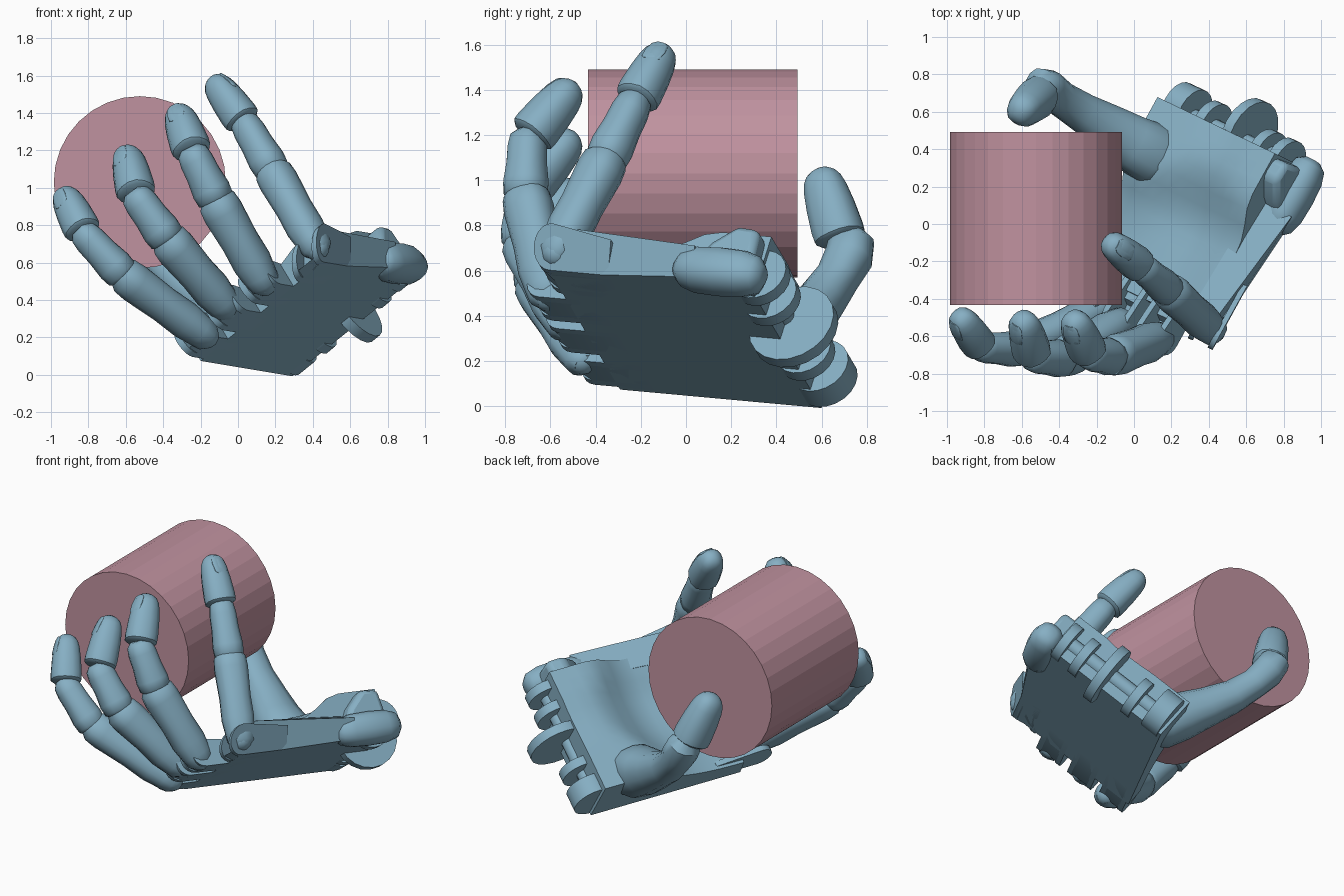
import bpy, bmesh
from math import sin, cos, pi, exp
from mathutils import Vector as V

if "Cube" in bpy.data.objects:
    bpy.data.objects.remove(bpy.data.objects["Cube"])

# Palm frame: W across the knuckles, B towards the wrist, N out of the palm
O = V((-0.25, -0.40, 0.09))
W = V((0.73, -0.35, 0.587)).normalized()
B = V((0.48, 0.873, -0.08)).normalized()
N = W.cross(B).normalized()


def P(w, l, n):
    return O + W * w + B * l + N * n


def material(name, rgb):
    m = bpy.data.materials.new(name)
    m.diffuse_color = (*rgb, 1)
    m.use_nodes = True
    m.node_tree.nodes["Principled BSDF"].inputs["Base Color"].default_value = m.diffuse_color
    return m


BLUE = material("blue", (0.24, 0.43, 0.55))
PINK = material("pink", (0.53, 0.29, 0.35))


def finish(name, bm, mat=BLUE, angle=35, bevel=0):
    bmesh.ops.recalc_face_normals(bm, faces=bm.faces)
    me = bpy.data.meshes.new(name)
    bm.to_mesh(me)
    bm.free()
    ob = bpy.data.objects.new(name, me)
    bpy.context.collection.objects.link(ob)
    me.materials.append(mat)
    if bevel:
        mod = ob.modifiers.new("bevel", 'BEVEL')
        mod.width, mod.segments = bevel, 2
    bpy.ops.object.select_all(action='DESELECT')
    ob.select_set(True)
    bpy.context.view_layer.objects.active = ob
    if angle:
        bpy.ops.object.shade_smooth_by_angle(angle=angle * pi / 180)
    return ob


def loft(name, pts, radii, side, flat=1.0, seg=14, angle=45):
    """Tube through pts; 'side' is the wide axis, 'flat' scales the other one."""
    bm = bmesh.new()
    rings = []
    for i, (p, r) in enumerate(zip(pts, radii)):
        d = (pts[min(i + 1, len(pts) - 1)] - pts[max(i - 1, 0)]).normalized()
        s = (side - d * side.dot(d)).normalized()
        t = d.cross(s)
        ring = []
        for k in range(seg):
            a = 2 * pi * (k + 0.5) / seg
            c, q = cos(a), sin(a)
            m = (c ** 4 + q ** 4) ** -0.1      # slightly boxy section
            ring.append(bm.verts.new(p + (s * c + t * q * flat) * r * m))
        rings.append(ring)
    for a, b in zip(rings, rings[1:]):
        for k in range(seg):
            j = (k + 1) % seg
            bm.faces.new((a[k], a[j], b[j], b[k]))
    bm.faces.new(rings[0])
    bm.faces.new(rings[-1])
    return finish(name, bm, angle=angle)


def segment(name, a, b, r, profile, side, flat=1.0):
    return loft(name, [a.lerp(b, t) for t, _ in profile],
                [r * f for _, f in profile], side, flat)


def solid(name, a, b, bevel=0.0):
    """Join two matching outlines of points into a closed solid."""
    bm = bmesh.new()
    a, b = [[bm.verts.new(p) for p in ring] for ring in (a, b)]
    bm.faces.new(a)
    bm.faces.new(b)
    for i in range(len(a)):
        j = (i + 1) % len(a)
        bm.faces.new((a[i], a[j], b[j], b[i]))
    return finish(name, bm, bevel=bevel)


def prism(name, profile, w0, w1, bevel=0.0, lean=0.0):
    """Extrude an (l, n) outline across the palm from w0 to w1."""
    return solid(name, *[[P(w + lean * n, l, n) for l, n in profile] for w in (w0, w1)], bevel)


def disc(l, n, r, a0=0, a1=360, k=20):
    full = a1 - a0 == 360
    return [(l + r * cos((a0 + (a1 - a0) * i / k) * pi / 180),
             n + r * sin((a0 + (a1 - a0) * i / k) * pi / 180))
            for i in range(k if full else k + 1)]


# Held cylinder
bm = bmesh.new()
bmesh.ops.create_cone(bm, cap_ends=True, segments=32, radius1=0.46, radius2=0.46, depth=0.925)
for v in bm.verts:
    x, y, z = v.co
    v.co = (x - 0.525, z + 0.03, y + 1.03)
finish("held_cylinder", bm, PINK, angle=0)


# Palm: flat back, cupped inside with raised wrist, outer edge and thumb mound
def ease(x, a, b):
    s = min(max((x - a) / (b - a), 0), 1)
    return s * s * (3 - 2 * s)


def height(w, l):
    mound = 0.12 * exp(-((w - 0.08) / 0.22) ** 2 - ((l - 0.75) / 0.28) ** 2)
    return min(0.12 + 0.18 * ease(l, 0.55, 0.95) + 0.06 * ease(w, 0.55, 0.85) + mound, 0.31)


bm = bmesh.new()
n = 12
top, low = {}, {}
for i in range(n + 1):
    for j in range(n + 1):
        w, l = -0.01 + 0.86 * i / n, 0.12 + 0.99 * j / n
        top[i, j] = bm.verts.new(P(w, l, height(w, l)))
        low[i, j] = bm.verts.new(P(w, l + 0.03 * (j == n), 0))
for i in range(n):
    for j in range(n):
        for g in (top, low):
            bm.faces.new((g[i, j], g[i + 1, j], g[i + 1, j + 1], g[i, j + 1]))
    for a, b in (((i, 0), (i + 1, 0)), ((i, n), (i + 1, n)), ((0, i), (0, i + 1)), ((n, i), (n, i + 1))):
        bm.faces.new((top[a], top[b], low[b], low[a]))
finish("palm", bm)

# Forked knuckle mounts: two cheeks on a rounded tongue per finger
for i, (w, dl, lean) in enumerate(((0.10, 0, 0), (0.34, -0.02, 0), (0.58, -0.02, 0), (0.80, 0.12, 0.7))):
    r = 0.085
    outline = disc(dl, r, r, 90, 270, 10) + [(dl + 0.3, 0), (dl + 0.3, 2 * r - 0.04)]
    for s in (-1, 1):
        prism(f"knuckle_cheek_{i + 1}", outline, w + s * 0.055, w + s * 0.09, lean=lean)
    prism(f"knuckle_tongue_{i + 1}", [(dl - 0.06, 0.03), (dl, 0), (dl + 0.3, 0), (dl + 0.3, 0.1), (dl + 0.1, 0.1),
                                      (dl + 0.08, 0.05)], w - 0.06, w + 0.06, lean=lean)

# Outer side block, leaning outwards, and the heel pads
solid("outer_side_block",
      [P(0.72, 0.15, 0), P(0.86, 0.1, 0), P(0.95, 0.2, 0.19), P(0.76, 0.22, 0.17)],
      [P(0.80, 0.86, 0), P(0.94, 0.86, 0), P(1.01, 0.86, 0.12), P(0.80, 0.86, 0.18)])
loft("heel_pad", [P(0.91, l, 0.06) for l in (0.76, 0.79, 0.86, 0.98, 1.09, 1.16, 1.19)],
     [0.05, 0.08, 0.10, 0.105, 0.1, 0.08, 0.04], W)
prism("heel_block", [(0.82, 0.08), (0.88, 0.2), (0.98, 0.3), (1.09, 0.29), (1.12, 0.1)], 0.76, 0.94, 0.03)

# Wrist hinge lugs and the large hinge disc
for name, w, l, nn, r, t in (("wrist_lug_1", 0.07, 1.13, 0.13, 0.14, 0.12), ("wrist_lug_2", 0.25, 1.12, 0.11, 0.13, 0.06),
                             ("wrist_disc", 0.48, 1.16, 0.09, 0.2, 0.06), ("wrist_lug_3", 0.66, 1.11, 0.11, 0.13, 0.06),
                             ("wrist_lug_4", 0.80, 1.11, 0.12, 0.13, 0.06)):
    prism(name, disc(l, nn, r), w - t / 2, w + t / 2)
prism("wrist_pin", disc(1.11, 0.12, 0.05, k=12), 0.03, 0.82)

# Fingers: root ball, two shaped bones and a hooded tip each
BONE = ((-0.08, 0.5), (-0.02, 0.8), (0.08, 0.88), (0.25, 1.0), (0.5, 0.96), (0.85, 1.04), (0.97, 0.98), (1.05, 0.65))
SHORT = ((-0.15, 0.5), (0.0, 0.98), (0.2, 1.03), (0.55, 0.92), (0.85, 0.9), (1.05, 0.8), (1.15, 0.5))
TIP = ((-0.04, 0.9), (0.0, 1.06), (0.12, 1.08), (0.45, 1.01), (0.7, 0.91), (0.83, 0.8), (0.92, 0.63),
       (0.97, 0.42), (1.0, 0.18))


def finger(name, pts, r):
    a, b, c, d = (V(p) for p in pts)
    side = (W - 0.2 * B).normalized()
    bm = bmesh.new()
    bmesh.ops.create_uvsphere(bm, u_segments=14, v_segments=8, radius=0.07)
    bmesh.ops.translate(bm, verts=bm.verts, vec=a)
    finish(name + "_root_ball", bm)
    segment(name + "_lower_bone", a, b, r, BONE, side, 1.05)
    segment(name + "_middle_bone", b, c, r * 0.95, SHORT, side)
    segment(name + "_tip", c.lerp(d, 0.1), d, r * 0.93, TIP, side)
    # nail sits on the outside of the bend
    ax = (d - c).normalized()
    out = (c - b).normalized() - ax
    out = (out - ax * out.dot(ax)).normalized()
    base, end = c.lerp(d, 0.58) + out * r * 0.83, c.lerp(d, 0.93) + out * r * 0.55
    segment(name + "_nail", base, end, r * 0.5,
            ((0, 0.6), (0.1, 0.9), (0.5, 1.0), (0.85, 0.85), (1.0, 0.5)), ax.cross(out), 0.25)


finger("finger_1", [(-0.17, -0.46, 0.21), (-0.62, -0.67, 0.54), (-0.82, -0.66, 0.75), (-0.94, -0.48, 0.99)], 0.094)
finger("finger_2", [(-0.06, -0.53, 0.36), (-0.38, -0.72, 0.73), (-0.54, -0.71, 0.95), (-0.60, -0.49, 1.21)], 0.1)
finger("finger_3", [(0.14, -0.61, 0.49), (-0.12, -0.71, 0.94), (-0.24, -0.70, 1.18), (-0.33, -0.49, 1.43)], 0.1)
finger("finger_4", [(0.42, -0.57, 0.68), (0.18, -0.35, 1.10), (0.04, -0.23, 1.34), (-0.14, -0.09, 1.59)], 0.095)

# Thumb: one curved shaft, a joint and a tip pressing on the cylinder end
shaft = [V(p) for p in ((0.17, 0.34, 0.23), (0.09, 0.38, 0.26), (-0.02, 0.44, 0.31), (-0.14, 0.52, 0.38), (-0.28, 0.60, 0.47),
                        (-0.39, 0.67, 0.57), (-0.46, 0.72, 0.66), (-0.50, 0.73, 0.73), (-0.52, 0.72, 0.78))]
loft("thumb_shaft", shaft, [0.14, 0.17, 0.15, 0.125, 0.105, 0.095, 0.105, 0.1, 0.05], B, 0.95)
segment("thumb_tip", V((-0.51, 0.68, 0.75)), V((-0.62, 0.59, 1.05)), 0.105, TIP, V((0.4, 0.85, 0.3)), 0.95)
